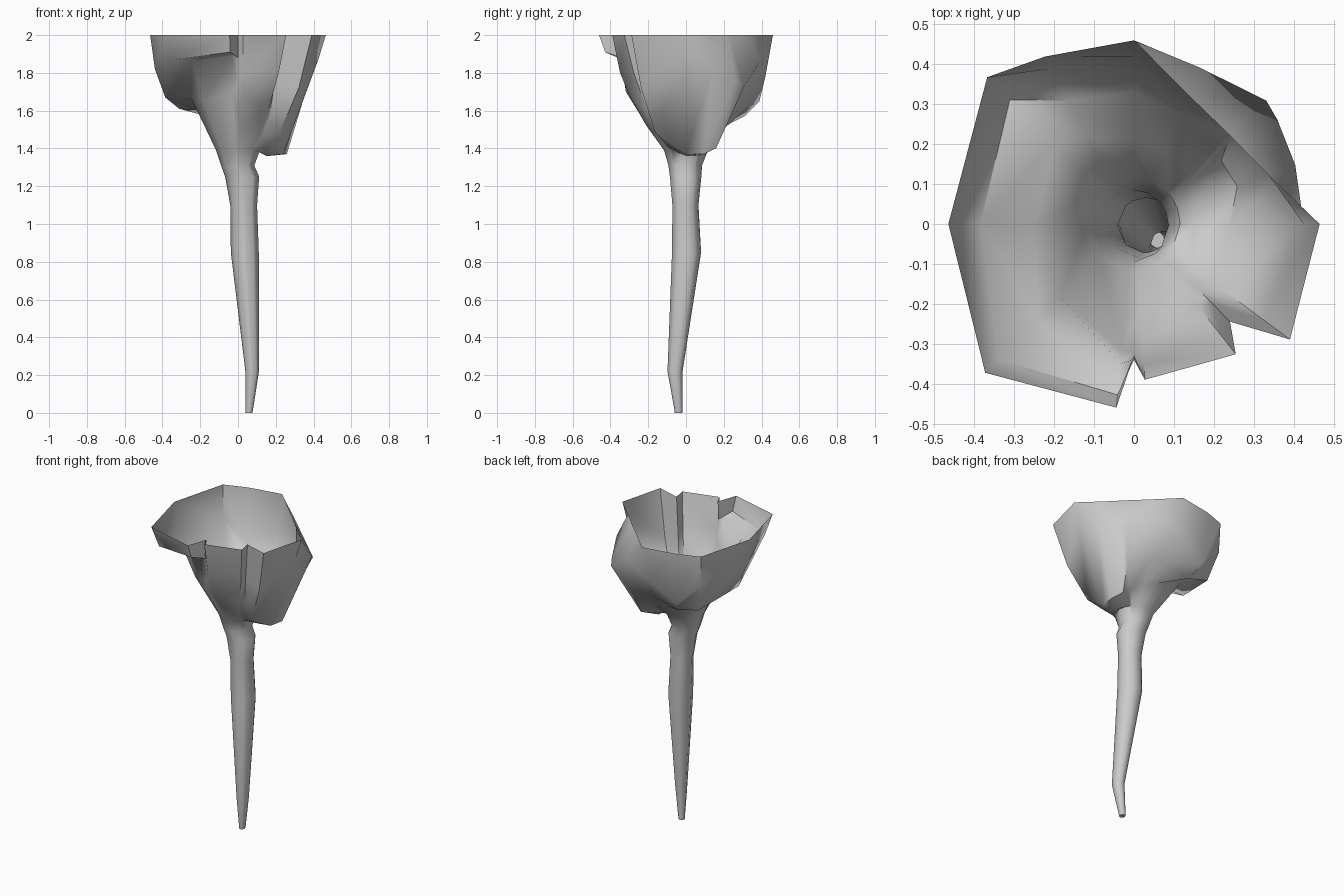
import bpy, bmesh
from math import radians, cos, sin


def loft(name, rings):
    """Skin a list of equal-length closed rings, closed at the foot."""
    bm = bmesh.new()
    rows = [[bm.verts.new(p) for p in ring] for ring in rings]
    n = len(rows[0])
    for a, b in zip(rows, rows[1:]):
        for i in range(n):
            j = (i + 1) % n
            bm.faces.new((a[i], a[j], b[j], b[i]))
    bm.faces.new(rows[0][::-1])
    me = bpy.data.meshes.new(name)
    bm.to_mesh(me)
    bm.free()
    ob = bpy.data.objects.new(name, me)
    bpy.context.collection.objects.link(ob)
    bpy.context.view_layer.objects.active = ob
    ob.select_set(True)
    bpy.ops.object.shade_smooth_by_angle(angle=radians(58))
    return ob


# bent stem: z, centre x, centre y, half width x, half width y
stem = [
    (0.00, 0.058, -0.040, 0.018, 0.020),
    (0.02, 0.060, -0.040, 0.020, 0.022),
    (0.22, 0.075, -0.058, 0.036, 0.040),
    (0.85, 0.036, 0.003, 0.074, 0.077),
    (1.10, 0.030, -0.003, 0.071, 0.069),
    (1.25, 0.022, -0.002, 0.090, 0.083),
    (1.31, -0.002, -0.004, 0.088, 0.089),
]

# folded petal cup: angle, rim radius, then (radius, z) down to the throat
cup = [
    (0, .465, .425, 1.87, .24, 1.37, .15, 1.36),
    (20, .359, .430, 1.85, .275, 1.37, .17, 1.36),
    (36, .330, .444, 1.76, .27, 1.40, .17, 1.39),
    (43, .327, .453, 1.73, .33, 1.56, .20, 1.45),
    (67, .350, .425, 1.86, .30, 1.60, .20, 1.49),
    (90, .460, .42, 1.78, .33, 1.62, .21, 1.52),
    (118, .475, .44, 1.65, .35, 1.57, .25, 1.60),
    (135, .520, .51, 1.80, .44, 1.61, .28, 1.60),
    (180, .465, .44, 1.82, .385, 1.67, .25, 1.67),
    (225, .527, .48, 1.87, .34, 1.86, .26, 1.65),
    (264.5, .462, .43, 1.91, .35, 1.89, .32, 1.70),
    (270, .330, .34, 1.88, .32, 1.74, .25, 1.59),
    (274, .391, .35, 1.80, .30, 1.68, .21, 1.52),
    (308, .414, .35, 1.80, .26, 1.60, .19, 1.48),
    (314.5, .343, .28, 1.75, .23, 1.55, .18, 1.46),
    (323.5, .486, .40, 1.72, .28, 1.49, .18, 1.42),
]
angles = [radians(c[0]) for c in cup]


def polar(radii, heights):
    return [(r * cos(a), r * sin(a), z)
            for a, r, z in zip(angles, radii, heights)]


rings = [[(cx + rx * cos(a), cy + ry * sin(a), z) for a in angles]
         for z, cx, cy, rx, ry in stem]
rings.append(polar([.116] * len(cup), [1.39] * len(cup)))
for k in (6, 4, 2):
    rings.append(polar([c[k] for c in cup], [c[k + 1] for c in cup]))
rings.append(polar([c[1] for c in cup], [2.0] * len(cup)))
loft("stem_and_petal_cup", rings)
